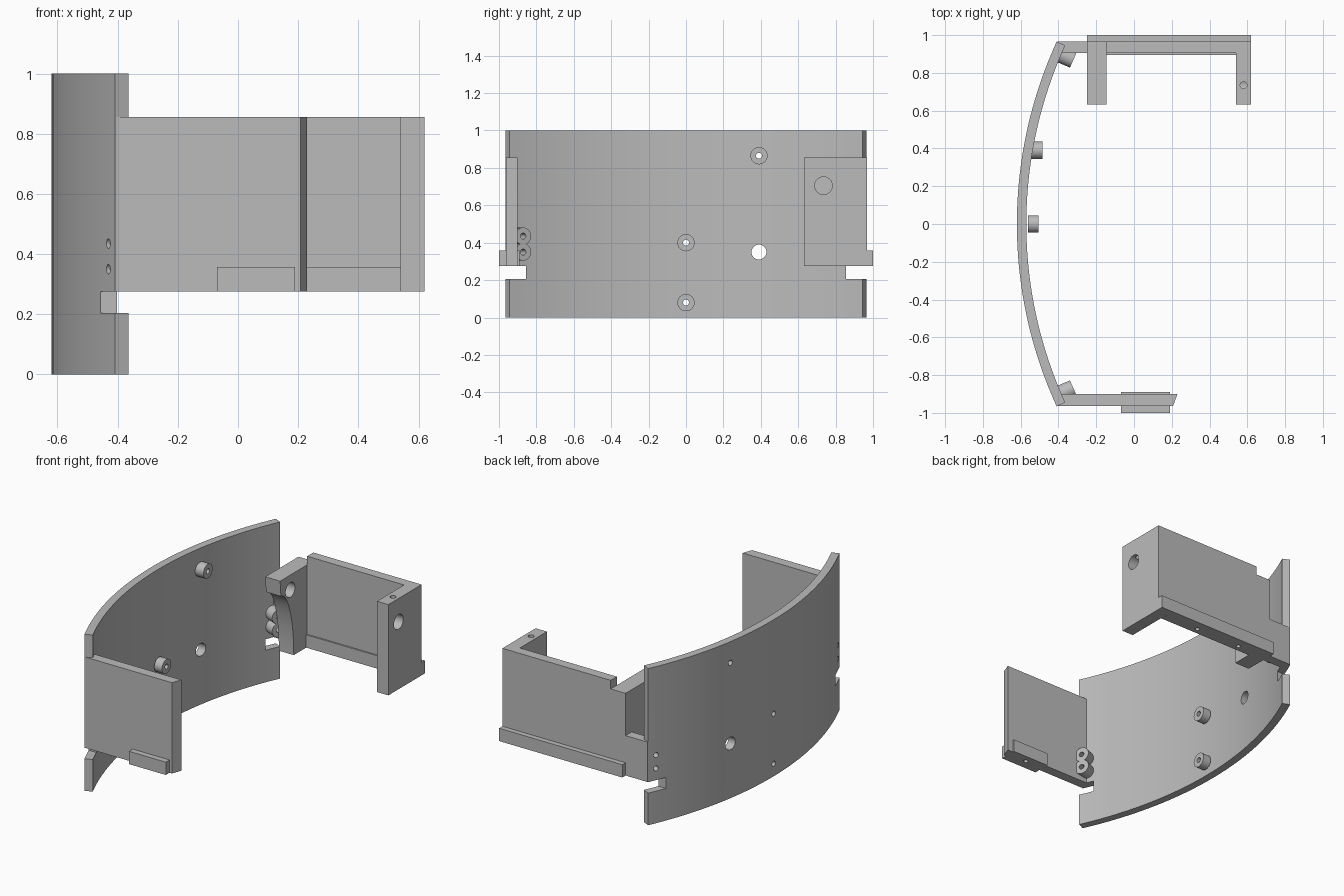
import bpy, math
from math import sin, cos, radians
from mathutils import Vector

if "Cube" in bpy.data.objects:
    bpy.data.objects.remove(bpy.data.objects["Cube"])

grey = bpy.data.materials.new("plain grey")
grey.use_nodes = True
colour = (0.5, 0.5, 0.5, 1)
grey.diffuse_color = colour
grey.node_tree.nodes["Principled BSDF"].inputs["Base Color"].default_value = colour


def prism(name, outline, axis, lo, hi):
    """Extrude a 2D outline along the given axis."""
    def place(p, d):
        return {"X": (d, *p), "Y": (p[0], d, p[1]), "Z": (*p, d)}[axis]
    n = len(outline)
    verts = [place(p, lo) for p in outline] + [place(p, hi) for p in outline]
    faces = [tuple(range(n)), tuple(range(n, 2 * n))]
    faces += [(i, (i + 1) % n, (i + 1) % n + n, i + n) for i in range(n)]
    mesh = bpy.data.meshes.new(name)
    mesh.from_pydata(verts, [], faces)
    ob = bpy.data.objects.new(name, mesh)
    bpy.context.collection.objects.link(ob)
    mesh.materials.append(grey)
    select(ob)
    bpy.ops.object.mode_set(mode="EDIT")
    bpy.ops.mesh.select_all(action="SELECT")
    bpy.ops.mesh.normals_make_consistent(inside=False)
    bpy.ops.object.mode_set(mode="OBJECT")
    return ob


def box(name, x0, x1, y0, y1, z0, z1):
    return prism(name, [(x0, y0), (x1, y0), (x1, y1), (x0, y1)], "Z", z0, z1)


def rod(name, start, end, radius):
    a, b = Vector(start), Vector(end)
    bpy.ops.mesh.primitive_cylinder_add(vertices=32, radius=radius, depth=(b - a).length,
                                        location=(a + b) / 2)
    ob = bpy.context.object
    ob.name = name
    ob.rotation_euler = (b - a).to_track_quat("Z", "Y").to_euler()
    ob.data.materials.append(grey)
    return ob


def select(ob):
    bpy.ops.object.select_all(action="DESELECT")
    ob.select_set(True)
    bpy.context.view_layer.objects.active = ob


def cut(ob, cutter):
    mod = ob.modifiers.new("cut", "BOOLEAN")
    mod.solver = "EXACT"
    mod.object = cutter
    select(ob)
    bpy.ops.object.modifier_apply(modifier=mod.name)
    bpy.data.objects.remove(cutter)


def drill(ob, start, end, radius):
    cut(ob, rod("drill", start, end, radius))


def smooth(ob):
    select(ob)
    bpy.ops.object.shade_smooth_by_angle(angle=radians(30))


# Curved wall with a radial cut at both ends
CX, OUTER, INNER, SPAN = 1.70, 2.32, 2.27, radians(24.6)


def arc(radius, angle):
    return CX - radius * cos(angle), radius * sin(angle)


steps = [SPAN * (i / 24 - 1) for i in range(49)]
wall = prism("curved_wall", [arc(OUTER, a) for a in steps]
             + [arc(INNER, a) for a in reversed(steps)], "Z", 0, 1)
for s in (-1, 1):
    ends = sorted((s * 0.855, s * 1.1))
    cut(wall, box("notch", -0.6, -0.2, *ends, 0.205, 0.275))
drill(wall, (-0.8, 0.39, 0.35), (-0.3, 0.39, 0.35), 0.04)

# Screw posts: three straight ones and a pair facing inward at each end
posts = [((-0.56, y, z), (tip, y, z), Vector((1, 0, 0)))
         for y, z, tip in ((0, 0.08, -0.505), (0, 0.40, -0.505), (0.39, 0.865, -0.485))]
for s in (-1, 1):
    a = s * radians(23.3)
    for z in (0.35, 0.435):
        posts.append(((*arc(2.29, a), z), (*arc(2.20, a), z), Vector((cos(a), -sin(a), 0))))
for i, (start, end, direction) in enumerate(posts):
    post = rod(f"screw_post_{i + 1}", start, end, 0.046)
    far, near = Vector(start) - direction * 0.15, Vector(end) + direction * 0.05
    drill(post, far, near, 0.016)
    drill(wall, far, near, 0.016)
    smooth(post)
smooth(wall)

# Front plate with a slanted free end and a short rail
BASE, TOP, RAIL = 0.275, 0.855, 0.357
front_plate = prism("front_plate", [(-0.405, -0.963), (0.207, -0.963), (0.23, -0.9),
                                    (-0.425, -0.9)], "Z", BASE, TOP)
front_rail = box("front_rail", -0.07, 0.19, -1, -0.89, BASE, RAIL)
for ob in (front_plate, front_rail):
    drill(ob, (0.06, -0.935, 0.2), (0.06, -0.935, 0.33), 0.014)

# Back plate, stepped down towards the wall, with a long rail
back_plate = prism("back_plate", [(-0.405, BASE), (0.62, BASE), (0.62, TOP), (-0.145, TOP),
                                  (-0.145, 0.8), (-0.25, 0.8), (-0.25, 0.53), (-0.405, 0.53)],
                   "Y", 0.905, 0.967)
back_rail = box("back_rail", -0.25, 0.62, 0.895, 1, BASE, RAIL)
for ob in (back_plate, back_rail):
    for x in (0.55, 0.29, -0.03, -0.22):
        drill(ob, (x, 0.935, 0.2), (x, 0.935, 0.33), 0.014)

# Outer arm: plain block with a pivot hole and a set-screw hole
outer_arm = box("outer_arm", 0.54, 0.62, 0.632, 0.967, BASE, TOP)
drill(outer_arm, (0.4, 0.735, 0.705), (0.8, 0.735, 0.705), 0.047)
drill(outer_arm, (0.58, 0.735, 0.705), (0.58, 0.735, 0.95), 0.018)
smooth(outer_arm)

# Inner arm: concave underside sweeping back to the base
sweep = [(0.77 - 0.13 * (1 - cos(t)), 0.27 + 0.43 * sin(t))
         for t in (radians(90 * i / 12) for i in range(13))]
sweep[0] = (0.77, BASE)
inner_arm = prism("inner_arm", sweep + [(0.632, 0.8), (0.967, 0.8), (0.967, BASE)],
                  "X", -0.25, -0.145)
drill(inner_arm, (-0.4, 0.735, 0.705), (0, 0.735, 0.705), 0.047)
smooth(inner_arm)
